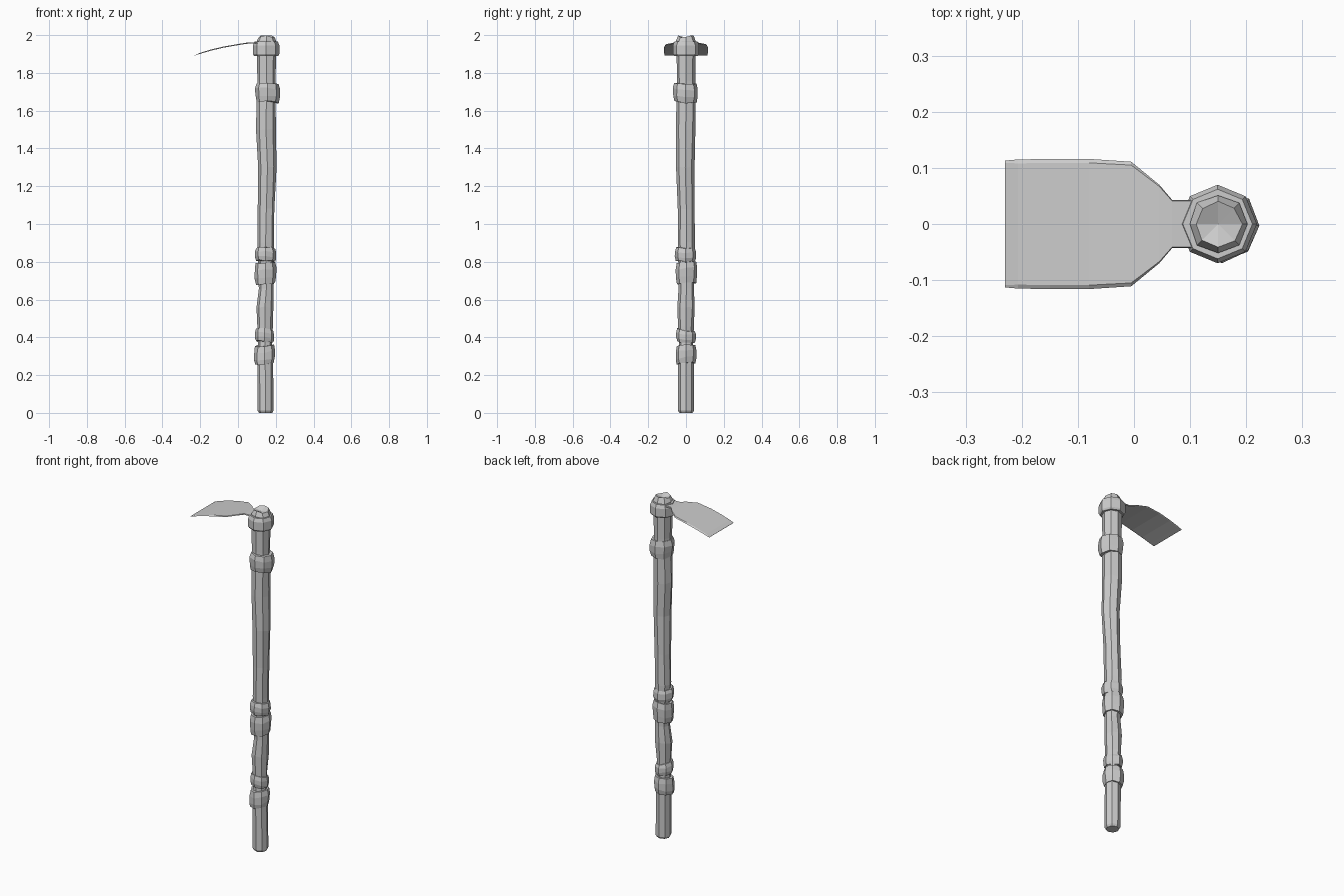
import bpy, bmesh, math, random
from mathutils import Vector

random.seed(4)
SIDES = 8

if "Cube" in bpy.data.objects:
    bpy.data.objects.remove(bpy.data.objects["Cube"], do_unlink=True)

grey = bpy.data.materials.new("plain grey")
grey.use_nodes = True
grey.diffuse_color = (0.6, 0.6, 0.6, 1)
grey.node_tree.nodes["Principled BSDF"].inputs["Base Color"].default_value = grey.diffuse_color


def loft(name, sections, tip=None):
    """Skin closed loops of points, cap the ends, optionally fan the last loop to a tip."""
    bm = bmesh.new()
    loops = [[bm.verts.new(p) for p in section] for section in sections]
    for low, high in zip(loops, loops[1:]):
        count = len(low)
        for i in range(count):
            j = (i + 1) % count
            bm.faces.new((low[i], low[j], high[j], high[i]))
    bm.faces.new(loops[0][::-1])
    last = loops[-1]
    if tip:
        centre = bm.verts.new(tip)
        for i, vert in enumerate(last):
            bm.faces.new((vert, last[(i + 1) % len(last)], centre))
    else:
        bm.faces.new(last)
    bmesh.ops.recalc_face_normals(bm, faces=bm.faces)
    mesh = bpy.data.meshes.new(name)
    bm.to_mesh(mesh)
    bm.free()
    mesh.materials.append(grey)
    obj = bpy.data.objects.new(name, mesh)
    bpy.context.collection.objects.link(obj)
    return obj


def ring(z, x, y, radius, wobble=0.0):
    """Slightly uneven octagon around the handle axis."""
    points = []
    for i in range(SIDES):
        a = math.tau * i / SIDES
        r = radius + random.uniform(-wobble, wobble)
        dz = random.uniform(-wobble, wobble) * 2
        points.append(Vector((x + r * math.cos(a), y + r * math.sin(a), z + dz)))
    return points


# Wooden handle: height, centre x, centre y, radius
handle_path = [
    (0.0, 0.146, 0, 0.035), (0.012, 0.146, 0, 0.042), (0.26, 0.144, 0, 0.042),
    (0.37, 0.143, 0, 0.038), (0.46, 0.142, 0, 0.041), (0.56, 0.143, 0, 0.046),
    (0.66, 0.15, 0.002, 0.041), (0.9, 0.146, 0.002, 0.045), (1.08, 0.15, 0.002, 0.044),
    (1.3, 0.156, -0.004, 0.048), (1.5, 0.148, -0.002, 0.051), (1.64, 0.15, 0, 0.05),
    (1.76, 0.15, 0, 0.049), (1.97, 0.15, 0, 0.052),
]
sections = [ring(*p, wobble=0.002 if p[0] > 0.3 else 0) for p in handle_path]
sections.append(ring(1.994, 0.15, 0, 0.041, 0.003))
loft("handle", sections, tip=(0.15, 0, 1.982))

# Knotted bands around the handle: bottom, top, centre x, centre y, radius, lean
bands = {
    "lower_band": (0.26, 0.355, 0.14, 0, 0.055, 0.1),
    "lower_thin_band": (0.375, 0.44, 0.141, 0, 0.051, -0.1),
    "middle_band": (0.685, 0.795, 0.145, 0.003, 0.057, 0.08),
    "middle_thin_band": (0.805, 0.872, 0.146, -0.003, 0.056, -0.05),
    "upper_band": (1.645, 1.745, 0.157, -0.003, 0.066, -0.06),
}
for name, (low, high, x, y, radius, lean) in bands.items():
    height = high - low
    sections = []
    for step, scale in ((0, 0.9), (0.3, 1), (0.7, 1), (1, 0.9)):
        loop = ring(low + height * step, x, y, radius * scale, 0.002)
        for p in loop:
            p.z += (p.x - x) * lean + (p.y - y) * lean
        sections.append(loop)
    loft(name, sections)

# Metal collar holding the blade
collar = [(1.89, 0.064), (1.9, 0.07), (1.945, 0.07), (1.965, 0.062)]
loft("collar", [ring(z, 0.149, 0, r) for z, r in collar])

# Curved blade: x, upper z, half width, thickness, bevel width
blade_path = [
    (-0.23, 1.893, 0.113, 0.001, 0.004), (-0.207, 1.904, 0.115, 0.005, 0.007),
    (-0.15, 1.922, 0.116, 0.006, 0.007), (-0.08, 1.939, 0.116, 0.006, 0.007),
    (-0.005, 1.952, 0.111, 0.006, 0.006), (0.045, 1.96, 0.07, 0.006, 0.003),
    (0.068, 1.962, 0.043, 0.007, 0.002), (0.13, 1.962, 0.043, 0.008, 0.002),
]
sections = []
for x, z, half, thick, bevel in blade_path:
    inner, edge, base = half - bevel, z - thick * 0.8, z - thick
    sections.append([(x, -inner, z), (x, inner, z), (x, half, edge),
                     (x, inner, base), (x, -inner, base), (x, -half, edge)])
loft("blade", sections)
